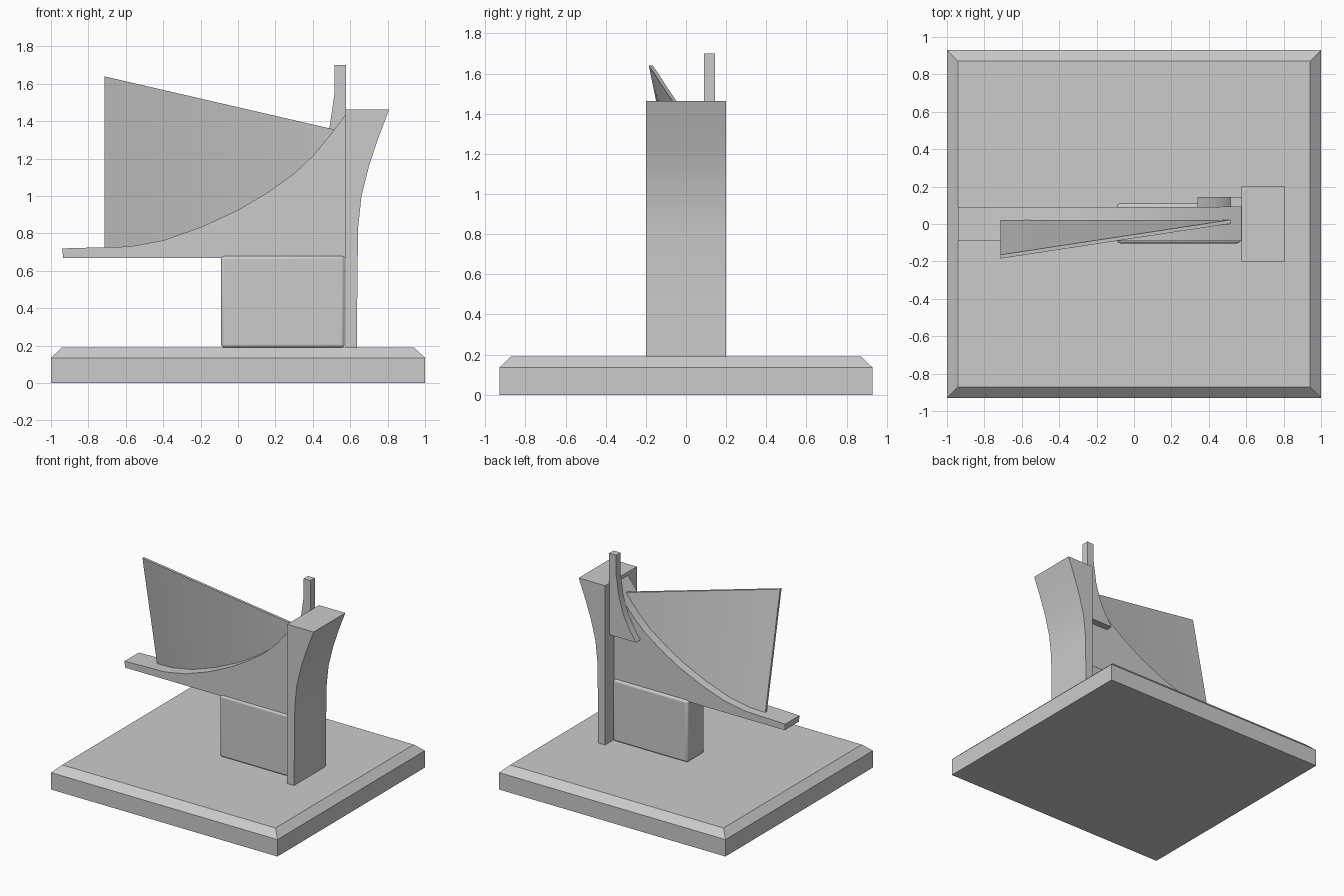
import bpy, bmesh, math

if "Cube" in bpy.data.objects:
    bpy.data.objects.remove(bpy.data.objects["Cube"])


def finish(name, bm, angle=30):
    bmesh.ops.recalc_face_normals(bm, faces=bm.faces)
    me = bpy.data.meshes.new(name)
    bm.to_mesh(me)
    bm.free()
    ob = bpy.data.objects.new(name, me)
    bpy.context.collection.objects.link(ob)
    bpy.ops.object.select_all(action='DESELECT')
    ob.select_set(True)
    bpy.context.view_layer.objects.active = ob
    bpy.ops.object.shade_smooth_by_angle(angle=math.radians(angle))
    return ob


def extrude_profile(name, pts, y0, y1):
    """Extrude an x-z outline from y0 to y1."""
    bm = bmesh.new()
    f = bm.faces.new([bm.verts.new((x, y0, z)) for x, z in pts])
    r = bmesh.ops.extrude_face_region(bm, geom=[f])
    for v in r['geom']:
        if isinstance(v, bmesh.types.BMVert):
            v.co.y = y1
    return finish(name, bm)


def loft(name, rings):
    """Skin a row of four-point rings and cap both ends."""
    bm = bmesh.new()
    vs = [[bm.verts.new(p) for p in r] for r in rings]
    for a, b in zip(vs, vs[1:]):
        for i in range(4):
            j = (i + 1) % 4
            bm.faces.new((a[i], a[j], b[j], b[i]))
    bm.faces.new(vs[0])
    bm.faces.new(vs[-1])
    return finish(name, bm)


# Plinth with chamfered top rim
def rect(hx, hy, z):
    return [(-hx, -hy, z), (hx, -hy, z), (hx, hy, z), (-hx, hy, z)]


loft("plinth", [rect(1, .93, 0), rect(1, .93, .135), rect(.942, .872, .19)])

# Flared upright column
extrude_profile("column", [(.575, .19), (.635, .19), (.638, .5), (.642, .83), (.66, 1.0),
                           (.7, 1.16), (.75, 1.31), (.808, 1.462), (.575, 1.462)], -.2, .2)

# Support block with softened edges
block = extrude_profile("support_block", [(-.09, .19), (.57, .19), (.57, .68), (-.09, .68)], -.103, .11)
bev = block.modifiers.new("bevel", 'BEVEL')
bev.width, bev.segments = .016, 3

# Swooping ramp
curve = [(-.94, .72), (-.58, .73), (-.4, .763), (-.2, .833), (0, .925), (.16, 1.02), (.3, 1.12),
         (.4, 1.215), (.48, 1.31), (.575, 1.435)]
extrude_profile("ramp", [(-.935, .67), (.575, .67)] + curve[::-1], -.09, .09)

# Curved horn beside the column
extrude_profile("horn", [(.34, 1.05), (.578, 1.05), (.578, 1.7), (.516, 1.7), (.516, 1.55),
                         (.49, 1.37), (.45, 1.24), (.4, 1.14)], .09, .145)


# Leaning fin: ruled sheet from the ramp centreline to a sloping top edge
def ramp_z(x):
    for (x0, z0), (x1, z1) in zip(curve, curve[1:]):
        if x <= x1:
            return z0 + (z1 - z0) * (x - x0) / (x1 - x0)


rings = []
for i in range(21):
    t = i / 20
    x = -.715 + 1.23 * t
    yt, zt = -.175 + .187 * t, 1.64 - .284 * t
    yb, zb = .012 * (1 - t) + .01 * t, ramp_z(x) - .01
    zb = min(zb, zt - .005)
    h = .01
    rings.append([(x, yb - h, zb), (x, yb + h, zb), (x, yt + h, zt), (x, yt - h, zt)])
loft("fin", rings)
